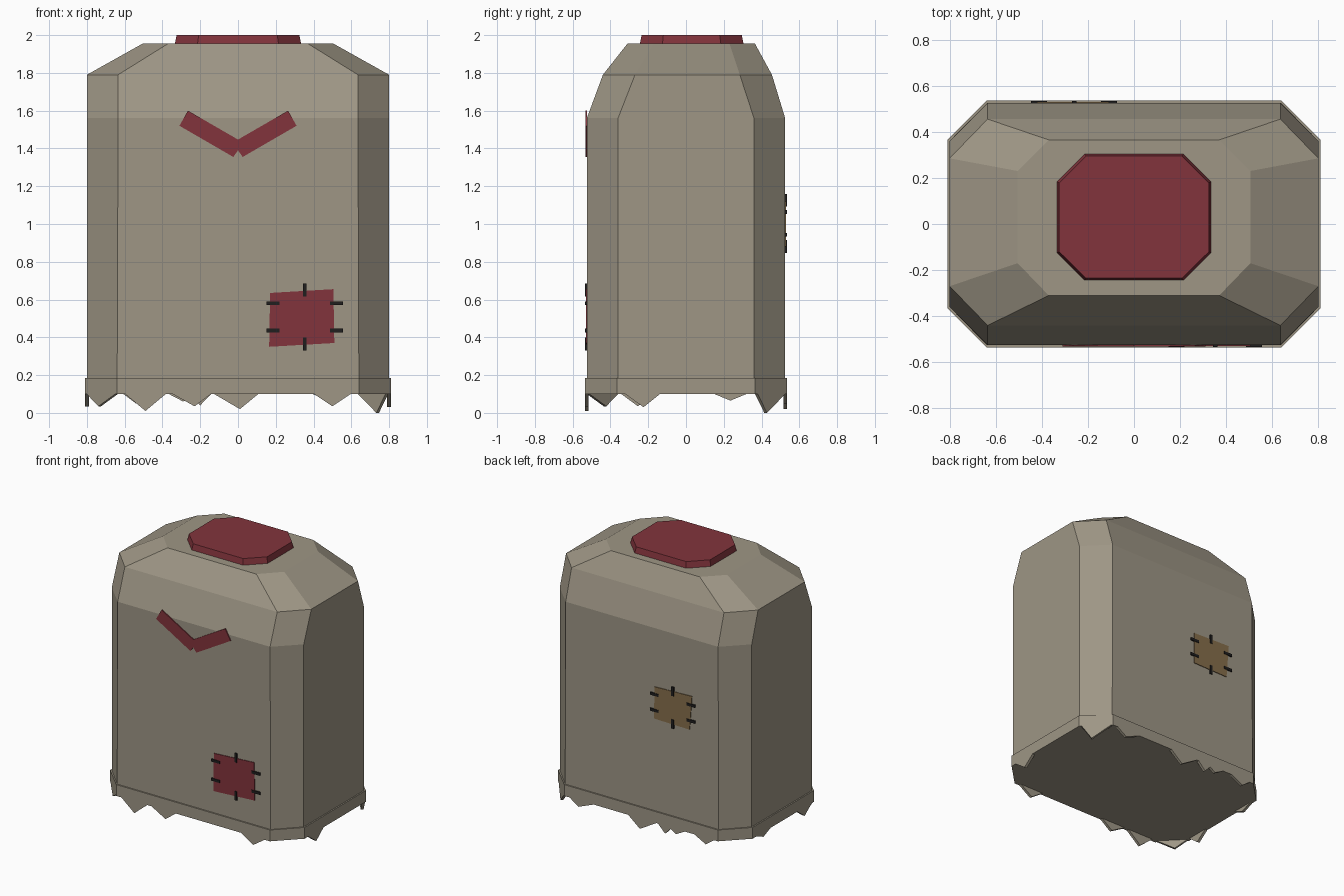
import bpy, bmesh
from mathutils import Vector

if "Cube" in bpy.data.objects:
    bpy.data.objects.remove(bpy.data.objects["Cube"])


def material(name, rgb):
    m = bpy.data.materials.new(name)
    m.diffuse_color = (*rgb, 1)
    m.use_nodes = True
    m.node_tree.nodes["Principled BSDF"].inputs["Base Color"].default_value = m.diffuse_color
    return m


CLOTH = material("drab cloth", (0.342, 0.305, 0.235))
RED = material("dark red cloth", (0.223, 0.034, 0.045))
BROWN = material("brown cloth", (0.238, 0.156, 0.070))
THREAD = material("black thread", (0.014, 0.013, 0.013))


def finish(name, bm, mat):
    bmesh.ops.recalc_face_normals(bm, faces=bm.faces)
    me = bpy.data.meshes.new(name)
    bm.to_mesh(me)
    bm.free()
    me.materials.append(mat)
    ob = bpy.data.objects.new(name, me)
    bpy.context.collection.objects.link(ob)
    return ob


def octagon(x, cx, y0, y1, c0, c1, z):
    """Chamfered rectangle: half width x, flat half width cx, y range, side y range."""
    return [(-cx, y0, z), (cx, y0, z), (x, c0, z), (x, c1, z),
            (cx, y1, z), (-cx, y1, z), (-x, c1, z), (-x, c0, z)]


def loft(name, sections, mat):
    bm = bmesh.new()
    rings = [[bm.verts.new(p) for p in octagon(*s)] for s in sections]
    for a, b in zip(rings, rings[1:]):
        for i in range(8):
            j = (i + 1) % 8
            bm.faces.new((a[i], a[j], b[j], b[i]))
    bm.faces.new(rings[0])
    bm.faces.new(rings[-1])
    return finish(name, bm, mat)


def prism(bm, pts, offset):
    """Closed prism from a polygon and an extrusion vector."""
    a = [bm.verts.new(p) for p in pts]
    b = [bm.verts.new(Vector(p) + Vector(offset)) for p in pts]
    bm.faces.new(a)
    bm.faces.new(b)
    for i in range(len(a)):
        j = (i + 1) % len(a)
        bm.faces.new((a[i], a[j], b[j], b[i]))


def plate(name, outlines, y, thick, mat):
    """Thin plates in the xz plane; thick is signed outward along y."""
    bm = bmesh.new()
    for o in outlines:
        prism(bm, [(x, y, z) for x, z in o], (0, thick, 0))
    return finish(name, bm, mat)


def bar(x, z, w, h):
    return [(x - w / 2, z - h / 2), (x + w / 2, z - h / 2),
            (x + w / 2, z + h / 2), (x - w / 2, z + h / 2)]


# Sack body with sloped shoulders
loft("sack_body", [
    (0.80, 0.64, -0.525, 0.525, -0.36, 0.36, 0.10),
    (0.80, 0.635, -0.525, 0.525, -0.36, 0.36, 1.56),
    (0.80, 0.635, -0.44, 0.455, -0.27, 0.285, 1.79),
    (0.505, 0.37, -0.31, 0.365, -0.17, 0.23, 1.955)], CLOTH)

# Hem band
loft("hem_band", [(0.81, 0.64, -0.535, 0.535, -0.365, 0.365, z)
                  for z in (0.10, 0.185)], CLOTH)

# Neck cap
loft("neck_cap", [
    (0.335, 0.215, -0.245, 0.305, -0.125, 0.185, 1.95),
    (0.325, 0.208, -0.235, 0.295, -0.12, 0.178, 2.0)], RED)

# Ragged teeth under the hem: wall start, wall end, [(from, tip, to, tip z)] along it
walls = [
    ((-0.64, -0.535), (0.64, -0.535),
     [(0.04, 0.15, 0.26, 0.01), (0.29, 0.41, 0.50, 0.035), (1.04, 1.14, 1.24, 0.035)]),
    ((-0.64, 0.535), (0.64, 0.535),
     [(0.03, 0.10, 0.20, 0.05), (0.27, 0.35, 0.41, 0.06), (0.38, 0.44, 0.50, 0.04),
      (0.51, 0.65, 0.75, 0.02), (1.03, 1.16, 1.24, 0.05)]),
    ((0.81, -0.365), (0.81, 0.365), [(0.04, 0.14, 0.23, 0.03)]),
    ((-0.81, -0.365), (-0.81, 0.365), [(0.02, 0.11, 0.20, 0.035), (0.51, 0.60, 0.69, 0.065)]),
    ((-0.81, -0.365), (-0.64, -0.535), [(0.01, 0.10, 0.23, 0.035)]),
    ((0.81, 0.365), (0.64, 0.535), [(0.02, 0.09, 0.23, 0.0)]),
]
bm = bmesh.new()
for p, q, teeth in walls:
    p, q = Vector((*p, 0)), Vector((*q, 0))
    d = (q - p).normalized()
    n = Vector((d.y, -d.x, 0))
    if n.dot(p + q) > 0:
        n = -n
    for a, t, b, z in teeth:
        prism(bm, [p + d * a + Vector((0, 0, 0.102)), p + d * t + Vector((0, 0, z)),
                   p + d * b + Vector((0, 0, 0.102))], n * 0.02)
finish("ragged_teeth", bm, CLOTH)

# Chevron on the chest
half = [(0.025, 1.355), (0.31, 1.52), (0.265, 1.60)]
chevron = [(0, 1.39)] + half + [(0, 1.447)] + [(-x, z) for x, z in reversed(half)]
plate("chest_chevron", [chevron], -0.524, -0.008, RED)

# Patches with stitches: outline, stitch centres, stitch spread, wall sign
patches = [
    ("front", RED, -1, [(0.165, 0.35), (0.51, 0.37), (0.505, 0.655), (0.17, 0.635)],
     (0.353, 0.508), (0.168, 0.072, 0.143)),
    ("back", BROWN, 1, [(-0.105, 0.88), (-0.40, 0.875), (-0.42, 1.13), (-0.108, 1.12)],
     (-0.26, 1.003), (0.152, 0.06, 0.123)),
]
for label, mat, s, outline, (cx, cz), (dx, dz, top) in patches:
    plate(label + "_patch", [outline], s * 0.524, s * 0.006, mat)
    stitches = [bar(cx + i * dx, cz + j * dz, 0.07, 0.02) for i in (-1, 1) for j in (-1, 1)]
    stitches += [bar(cx, cz + j * top, 0.02, 0.068) for j in (-1, 1)]
    plate(label + "_patch_stitches", stitches, s * 0.525, s * 0.009, THREAD)
